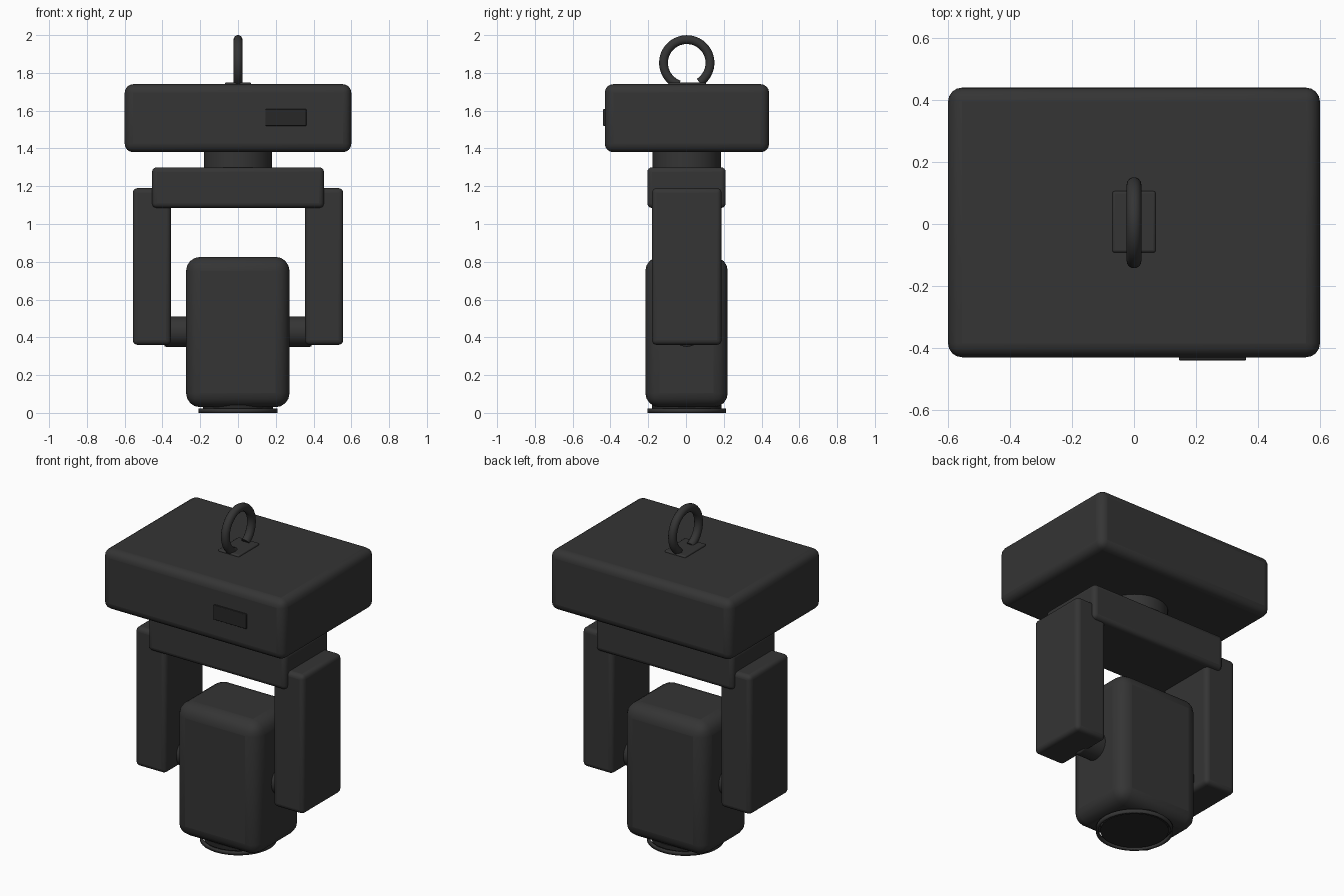
import bpy, math

if "Cube" in bpy.data.objects:
    bpy.data.objects.remove(bpy.data.objects["Cube"])

YC = 0.004  # common depth centre


def material(name, v):
    m = bpy.data.materials.new(name)
    m.diffuse_color = (v, v, v, 1)
    m.use_nodes = True
    m.node_tree.nodes["Principled BSDF"].inputs["Base Color"].default_value = m.diffuse_color
    return m


BODY = material("dark_body", 0.035)
GLASS = material("dark_glass", 0.02)


def finish(ob, name, mat, bevel=0, segs=4):
    ob.name = name
    ob.data.materials.append(mat)
    if bevel:
        b = ob.modifiers.new("round", 'BEVEL')
        b.width, b.segments, b.limit_method = bevel, segs, 'ANGLE'
    bpy.ops.object.shade_smooth_by_angle(angle=math.radians(35))
    return ob


def box(name, x, y, z, bevel, mat=BODY):
    lims = (x, y, z)
    bpy.ops.mesh.primitive_cube_add(size=1, location=[(a + b) / 2 for a, b in lims])
    ob = bpy.context.object
    ob.scale = [b - a for a, b in lims]
    bpy.ops.object.transform_apply(location=False, rotation=False, scale=True)
    return finish(ob, name, mat, bevel)


def cyl(name, r, depth, loc, bevel=0, rot=(0, 0, 0), mat=BODY):
    bpy.ops.mesh.primitive_cylinder_add(vertices=64, radius=r, depth=depth, location=loc, rotation=rot)
    return finish(bpy.context.object, name, mat, bevel, 2)


def sweep(name, pts, bevel, cyclic=False):
    # round tube along a path, converted to mesh
    cu = bpy.data.curves.new(name, 'CURVE')
    cu.dimensions, cu.bevel_depth, cu.bevel_resolution, cu.use_fill_caps = '3D', bevel, 5, True
    sp = cu.splines.new('POLY')
    sp.points.add(len(pts) - 1)
    for p, c in zip(sp.points, pts):
        p.co = (*c, 1)
    sp.use_cyclic_u = cyclic
    ob = bpy.data.objects.new(name, cu)
    bpy.context.collection.objects.link(ob)
    bpy.ops.object.select_all(action='DESELECT')
    ob.select_set(True)
    bpy.context.view_layer.objects.active = ob
    bpy.ops.object.convert(target='MESH')
    return finish(bpy.context.object, name, BODY)


# Base housing with control display
box("base_housing", (-0.6, 0.6), (-0.43, 0.44), (1.38, 1.74), 0.045)
box("display_panel", (0.145, 0.362), (-0.44, -0.40), (1.52, 1.608), 0.004, GLASS)

# Hanging loop and its plate
box("loop_plate", (-0.07, 0.07), (-0.092, 0.106), (1.72, 1.75), 0.008)
angles = [math.radians(-57 + 307 * i / 56) for i in range(57)]
sweep("hanging_loop", [(0, YC + 0.123 * math.cos(a), 1.853 + 0.123 * math.sin(a)) for a in angles], 0.024)

# Pan neck and yoke
cyl("pan_neck", 0.181, 0.11, (0, YC, 1.34), 0.008)
box("yoke_beam", (-0.455, 0.455), (-0.205, 0.21), (1.085, 1.30), 0.025)
for side, s in (("left", -1), ("right", 1)):
    box(side + "_yoke_arm", tuple(sorted((0.355 * s, 0.557 * s))), (-0.18, 0.188), (0.36, 1.19), 0.025)
    cyl(side + "_tilt_pivot", 0.08, 0.16, (0.31 * s, YC, 0.43), 0.008, (0, math.pi / 2, 0))

# Lamp head
box("lamp_head", (-0.275, 0.273), (-0.215, 0.221), (0.03, 0.826), 0.075)

# Lens and its surrounding rim
cyl("lens", 0.185, 0.035, (0, YC, 0.0235), mat=GLASS)
bpy.ops.mesh.primitive_cylinder_add(vertices=64, radius=0.209, depth=0.022, end_fill_type='NOTHING', location=(0, YC, 0.011))
rim = bpy.context.object
solid = rim.modifiers.new("wall", 'SOLIDIFY')
solid.thickness, solid.offset = 0.012, -1
finish(rim, "lens_rim", BODY)
